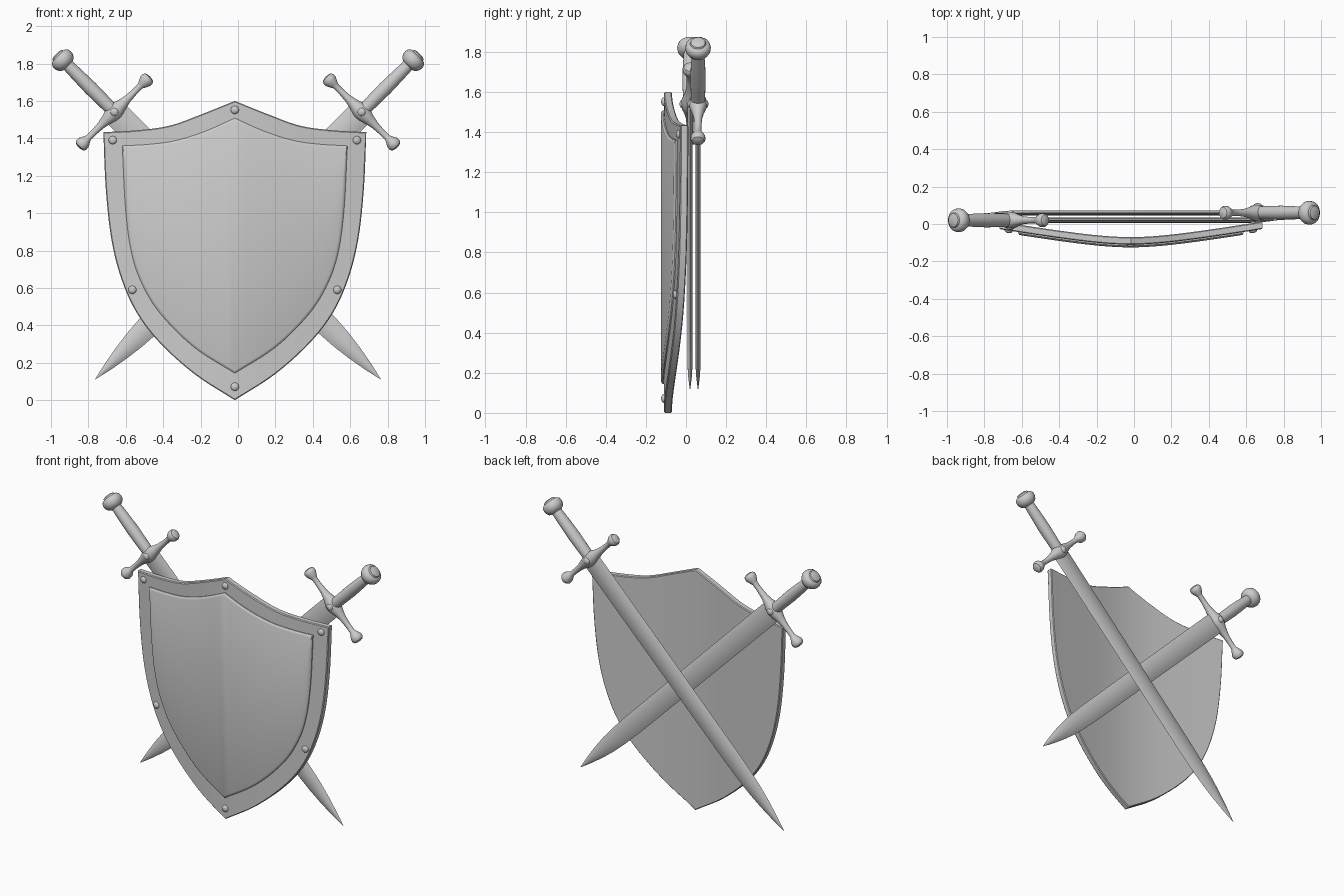
import bpy, bmesh, math
from mathutils import Matrix, Vector

if "Cube" in bpy.data.objects:
    bpy.data.objects.remove(bpy.data.objects["Cube"])

CX = -0.017  # shield centre line


def make(name, bm, matrix=Matrix(), angle=35):
    bmesh.ops.remove_doubles(bm, verts=bm.verts, dist=1e-5)
    bmesh.ops.recalc_face_normals(bm, faces=bm.faces)
    me = bpy.data.meshes.new(name)
    bm.to_mesh(me)
    bm.free()
    ob = bpy.data.objects.new(name, me)
    bpy.context.collection.objects.link(ob)
    ob.matrix_world = matrix
    bpy.ops.object.select_all(action='DESELECT')
    ob.select_set(True)
    bpy.context.view_layer.objects.active = ob
    bpy.ops.object.shade_smooth_by_angle(angle=math.radians(angle))
    return ob


def bridge(bm, rings):
    vs = [[bm.verts.new(p) for p in r] for r in rings]
    n = len(vs[0])
    for a, b in zip(vs, vs[1:]):
        for i in range(n):
            j = (i + 1) % n
            bm.faces.new((a[i], a[j], b[j], b[i]))
    return vs


def lathe(name, profile, matrix, flat=1.0, sides=24):
    # profile of (radius, height) turned about local z
    bm = bmesh.new()
    ang = [2 * math.pi * i / sides for i in range(sides)]
    bridge(bm, [[(r * math.cos(a), flat * r * math.sin(a), h) for a in ang]
                for r, h in profile])
    return make(name, bm, matrix)


def spline(pts, steps=5):
    p = [Vector(q) for q in pts]
    p = [2 * p[0] - p[1]] + p + [2 * p[-1] - p[-2]]
    out = []
    for i in range(1, len(p) - 2):
        a, b, c, d = p[i - 1:i + 3]
        for k in range(steps):
            t = k / steps
            out.append(0.5 * (2 * b + (c - a) * t + (2 * a - 5 * b + 4 * c - d) * t * t
                              + (3 * b - a - 3 * c + d) * t ** 3))
    return out + [p[-2]]


def bend(x):
    return -0.09 + 0.167 * (math.sqrt(x * x + 0.0625) - 0.25)


def height_at(curve, x):
    for a, b in zip(curve, curve[1:]):
        if a.x <= x <= b.x:
            return a.y + (b.y - a.y) * (x - a.x) / (b.x - a.x)
    return curve[-1].y


def shield_plate(name, top, side, layers):
    # columns run from the lower edge up to the top edge; each layer is (inset, y)
    top, low = spline(top), spline(side)
    up = [Vector((p.x, height_at(top, p.x))) for p in low]
    mir = lambda c: [Vector((-p.x, p.y)) for p in reversed(c)][:-1] + c
    up, low = mir(up), mir(low)
    n = len(up)
    loop = up + low[-2:0:-1]
    m = len(loop)

    def inset(d):
        res = []
        for i, p in enumerate(loop):
            e1 = (p - loop[i - 1]).normalized()
            e2 = (loop[(i + 1) % m] - p).normalized()
            n1, n2 = Vector((e1.y, -e1.x)), Vector((e2.y, -e2.x))
            s = n1 + n2
            res.append(p + d * 2 * s / max(s.length_squared, 0.5))
        return res

    bm = bmesh.new()
    vs = bridge(bm, [[(p.x + CX, bend(p.x) + y, p.y) for p in inset(d)] for d, y in layers])
    for r in (vs[0], vs[-1]):
        lower = [r[0]] + r[:n - 1:-1] + [r[n - 1]]
        for i in range(n - 1):
            q = list(dict.fromkeys((r[i], r[i + 1], lower[i + 1], lower[i])))
            bm.faces.new(q)
    return make(name, bm)


# shield body and raised centre panel
shield_plate("shield_body",
             [(0, 1.60), (0.187, 1.525), (0.35, 1.467), (0.525, 1.443), (0.703, 1.433)],
             [(0, 0.0), (0.214, 0.138), (0.40, 0.305), (0.524, 0.466), (0.606, 0.647),
              (0.66, 0.86), (0.69, 1.13), (0.703, 1.433)],
             [(0.005, 0.02), (0, 0.015), (0, -0.015), (0.005, -0.02)])
shield_plate("shield_panel",
             [(0, 1.508), (0.16, 1.437), (0.32, 1.387), (0.46, 1.368), (0.602, 1.36)],
             [(0, 0.144), (0.22, 0.285), (0.40, 0.465), (0.50, 0.63), (0.555, 0.80),
              (0.585, 1.03), (0.602, 1.36)],
             [(0, -0.01), (0, -0.026), (0.004, -0.031), (0.014, -0.035)])

# rivets on the rim
DOME = [(0.022 * math.cos(a), 0.014 * math.sin(a)) for a in
        [i * math.pi / 12 for i in range(7)]]
DOME = [(0.0, -0.005), (0.022, -0.005)] + DOME
for x, z in [(0, 1.552), (0, 0.072), (-0.653, 1.39), (0.653, 1.39), (-0.548, 0.59), (0.548, 0.59)]:
    slope = (bend(x + 0.01) - bend(x - 0.01)) / 0.02
    m = (Matrix.Translation((x + CX, bend(x) - 0.02, z))
         @ Matrix.Rotation(math.atan(slope), 4, 'Z') @ Matrix.Rotation(math.pi / 2, 4, 'X'))
    lathe("rim_rivet", DOME, m, sides=16)


def sword(label, sign, y):
    # local z runs from blade tip to pommel, local x is the blade width
    M = Matrix.Translation((-0.765 * sign, y, 0.11)) @ Matrix.Rotation(sign * math.radians(44.9), 4, 'Y')
    g = 2.02

    # blade with a lens-shaped section
    bm = bmesh.new()
    us = [i / 5 for i in range(-5, 6)]
    rings = []
    for s, w in [(0, 0.0), (0.05, 0.012), (0.1, 0.023), (0.2, 0.041), (0.3, 0.054),
                 (0.4, 0.061), (0.55, 0.065), (1.3, 0.068), (g, 0.07)]:
        t = min(0.0135, w * 0.4)
        rings.append([(w * u, t * (1 - u * u), s) for u in us]
                     + [(w * u, -t * (1 - u * u), s) for u in us[-2:0:-1]])
    bm.faces.new(bridge(bm, rings)[-1])
    make(label + "_blade", bm, M)

    # cross guard with flared ends
    half = [(0.046, 0), (0.042, 0.025), (0.030, 0.06), (0.021, 0.10), (0.017, 0.15),
            (0.017, 0.195), (0.022, 0.205), (0.036, 0.232), (0.037, 0.25), (0.030, 0.262),
            (0.014, 0.268), (0, 0.269)]
    full = [(r, -h) for r, h in reversed(half[1:])] + half
    lathe(label + "_guard", full, M @ Matrix.Translation((0, 0, g)) @ Matrix.Rotation(math.pi / 2, 4, 'Y'), sides=20)

    # round studs on both faces of the guard
    for k in (-1, 1):
        m = M @ Matrix.Translation((0, k * 0.038, g)) @ Matrix.Rotation(-k * math.pi / 2, 4, 'X')
        lathe(label + "_guard_stud", DOME, m, sides=16)

    # grip and pommel
    lathe(label + "_grip", [(0, g), (0.034, g), (0.036, g + 0.08), (0.038, g + 0.18),
                            (0.035, g + 0.28), (0.031, g + 0.37), (0, g + 0.37)], M)
    lathe(label + "_pommel", [(0, 2.37), (0.036, 2.37), (0.052, 2.38), (0.062, 2.398), (0.064, 2.415),
                              (0.060, 2.432), (0.048, 2.443), (0.040, 2.445), (0.036, 2.454),
                              (0.02, 2.459), (0, 2.46)], M)


sword("rear_sword", 1, 0.06)
sword("front_sword", -1, 0.02)
